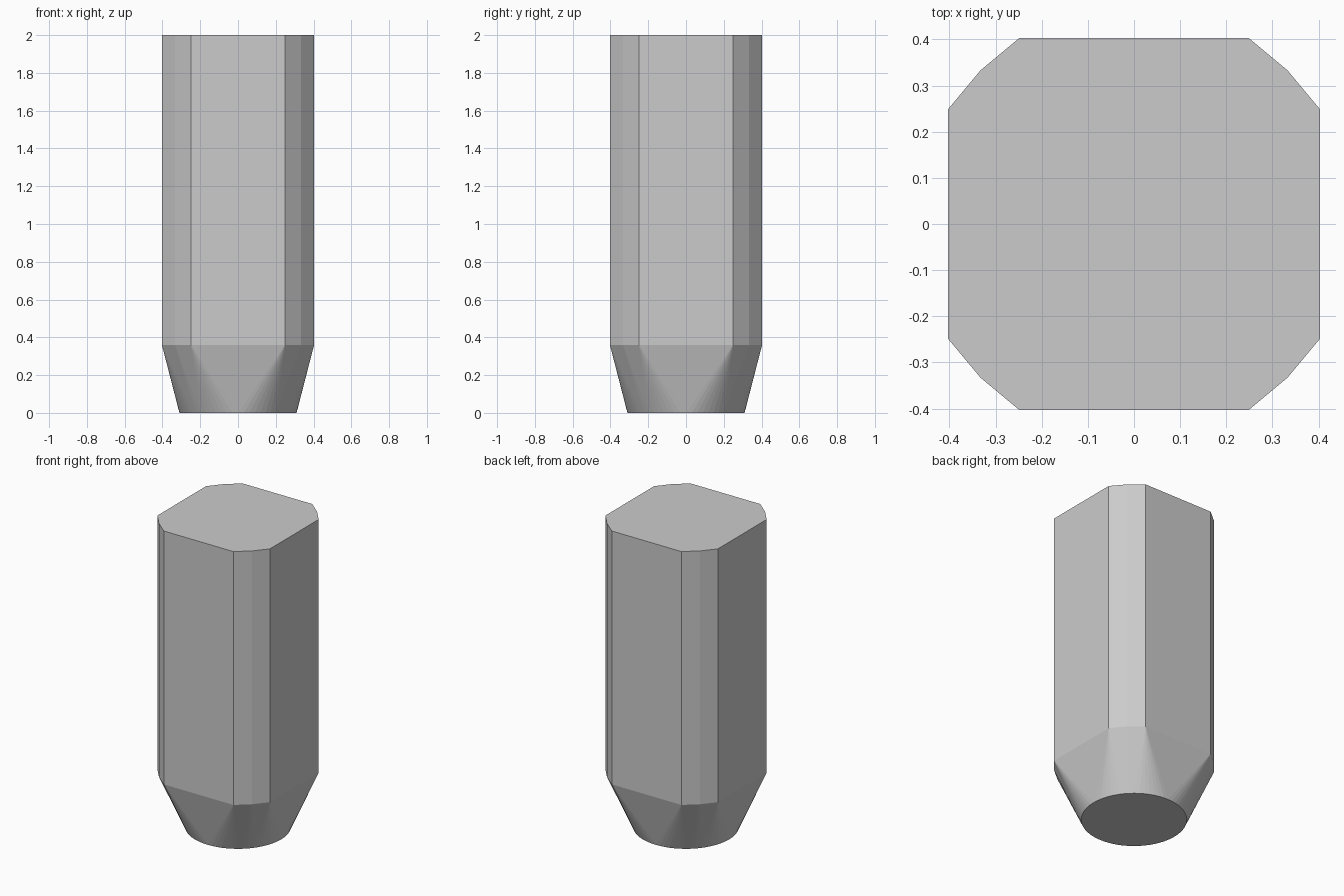
import bpy, bmesh
from math import cos, sin, pi

if "Cube" in bpy.data.objects:
    bpy.data.objects.remove(bpy.data.objects["Cube"])

HEIGHT, TAPER_TOP, FOOT_RADIUS = 2.0, 0.36, 0.31
CORNER = [(0.403, 0.249), (0.333, 0.333), (0.249, 0.403)]
FOOT_SEGMENTS = 64

bm = bmesh.new()

# shaft: one softened corner turned four times, at both ends of the shaft
for z in (TAPER_TOP, HEIGHT):
    for sx, sy in ((1, 1), (-1, 1), (-1, -1), (1, -1)):
        for x, y in CORNER:
            bm.verts.new((sx * x, sy * y, z))

# round foot
for i in range(FOOT_SEGMENTS):
    a = 2 * pi * i / FOOT_SEGMENTS
    bm.verts.new((FOOT_RADIUS * cos(a), FOOT_RADIUS * sin(a), 0))

# skin the convex body, then merge its coplanar triangles
bmesh.ops.convex_hull(bm, input=bm.verts[:])
bmesh.ops.dissolve_limit(bm, angle_limit=0.002, verts=bm.verts[:], edges=bm.edges[:])
bmesh.ops.recalc_face_normals(bm, faces=bm.faces[:])

mesh = bpy.data.meshes.new("tapered_post")
bm.to_mesh(mesh)
bm.free()
post = bpy.data.objects.new("tapered_post", mesh)
bpy.context.collection.objects.link(post)
